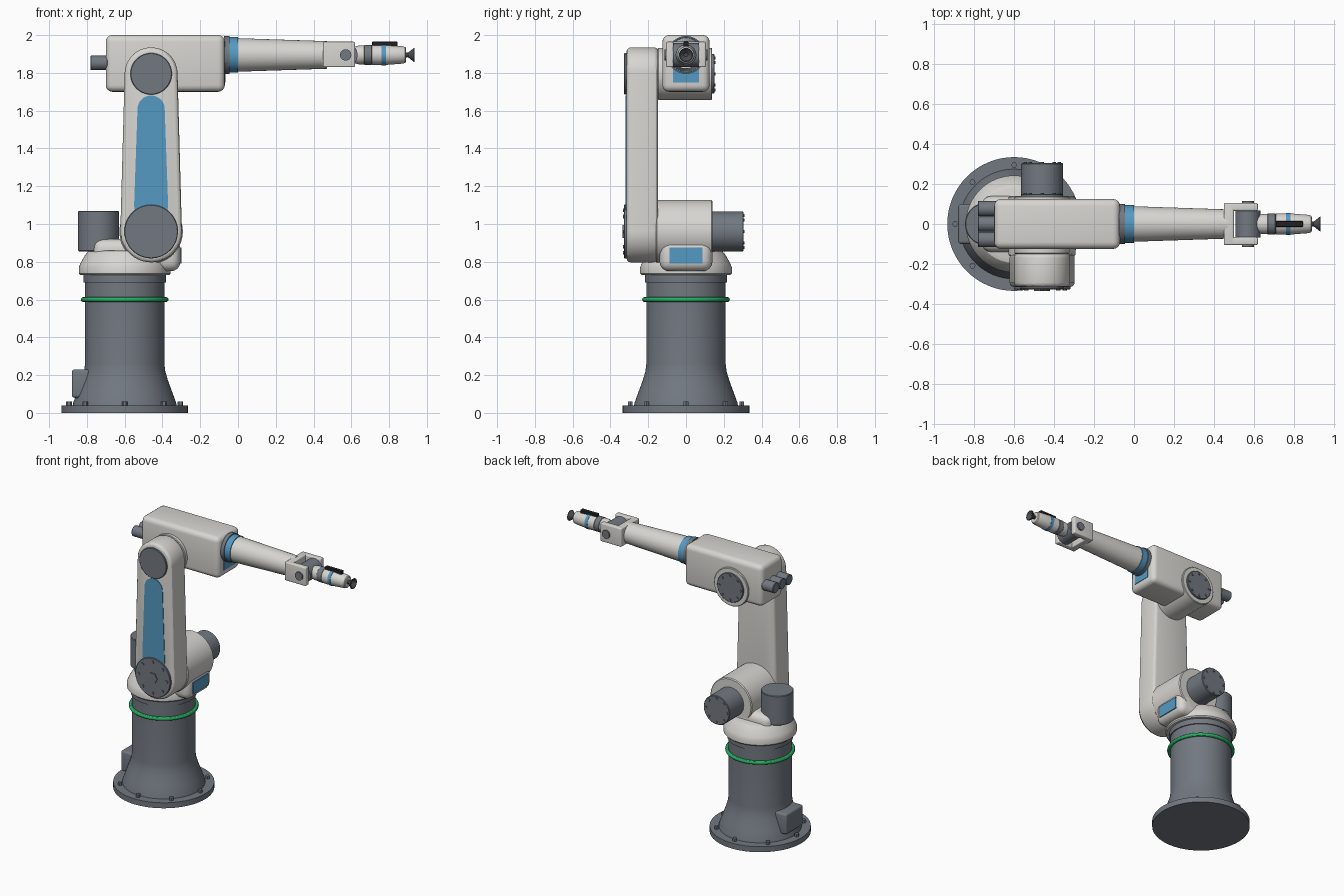
import bpy, bmesh
from math import pi, sin, cos, asin
from mathutils import Vector

if "Cube" in bpy.data.objects:
    bpy.data.objects.remove(bpy.data.objects["Cube"])


def material(name, rgb):
    m = bpy.data.materials.new(name)
    m.use_nodes = True
    m.diffuse_color = (*rgb, 1)
    m.node_tree.nodes["Principled BSDF"].inputs["Base Color"].default_value = (*rgb, 1)
    return m


WHITE = material("warm white paint", (0.68, 0.67, 0.64))
GREY = material("slate grey metal", (0.17, 0.19, 0.22))
BLUE = material("panel blue", (0.09, 0.32, 0.54))
GREEN = material("signal green", (0.02, 0.42, 0.12))
BLACK = material("black plastic", (0.015, 0.015, 0.017))
RUBBER = material("dark rubber", (0.07, 0.075, 0.08))

X, Y, Z = Vector((1, 0, 0)), Vector((0, 1, 0)), Vector((0, 0, 1))
SHOULDER, ELBOW = 0.96, 1.795      # joint heights
BASE_X, ARM_X, REACH_Z = -0.6, -0.46, 1.895
parts = []


def finish(name, bm, mat):
    bmesh.ops.recalc_face_normals(bm, faces=bm.faces)
    me = bpy.data.meshes.new(name)
    bm.to_mesh(me)
    bm.free()
    me.materials.append(mat)
    ob = bpy.data.objects.new(name, me)
    bpy.context.collection.objects.link(ob)
    parts.append(ob)
    return ob


def round_edges(bm, width, segments=4):
    edges = [e for e in bm.edges if e.calc_face_angle(0) > 0.6]
    bmesh.ops.bevel(bm, geom=edges, offset=width, segments=segments,
                    profile=0.5, affect='EDGES', clamp_overlap=True)


def box(name, lo, hi, mat, bevel=0.0):
    bm = bmesh.new()
    bmesh.ops.create_cube(bm, size=1)
    lo, hi = Vector(lo), Vector(hi)
    for v in bm.verts:
        v.co = (lo + hi) / 2 + v.co * (hi - lo)
    if bevel:
        round_edges(bm, bevel)
    return finish(name, bm, mat)


def lathe(name, profile, origin, axis, mat, sides=48):
    """Turn (radius, distance along axis) points into a capped solid."""
    bm = bmesh.new()
    turn = axis.to_track_quat('Z', 'Y')
    rings = [[bm.verts.new(Vector(origin) + turn @ Vector(
        (r * cos(2 * pi * i / sides), r * sin(2 * pi * i / sides), h)))
        for i in range(sides)] for r, h in profile]
    for a, b in zip(rings, rings[1:]):
        for i in range(sides):
            j = (i + 1) % sides
            bm.faces.new((a[i], a[j], b[j], b[i]))
    bm.faces.new(rings[0])
    bm.faces.new(rings[-1])
    return finish(name, bm, mat)


def cylinder(name, r, start, end, origin, axis, mat, sides=48, chamfer=0.0):
    c = chamfer
    pts = [(r, start), (r, end)]
    if c:
        pts = [(r - c, start), (r, start + c), (r, end - c), (r - c, end)]
    return lathe(name, pts, origin, axis, mat, sides)


def bolts(name, count, circle, size, start, end, origin, axis, sides=6):
    turn = axis.to_track_quat('Z', 'Y')
    for i in range(count):
        a = 2 * pi * i / count
        offset = turn @ Vector((circle * cos(a), circle * sin(a), 0))
        cylinder(f"{name}_{i + 1}", size, start, end, Vector(origin) + offset, axis, GREY, sides)


def tapered_link(name, z0, r0, z1, r1, y0, y1, mat, bevel=0.0):
    """Two arcs joined by tangents, extruded front to back."""
    tilt, n = asin((r0 - r1) / (z1 - z0)), 28
    outline = []
    for z, r, a, b in ((z1, r1, tilt, pi - tilt), (z0, r0, pi - tilt, 2 * pi + tilt)):
        for i in range(n + 1):
            t = a + (b - a) * i / n
            outline.append((ARM_X + r * cos(t), z + r * sin(t)))
    bm = bmesh.new()
    face = bm.faces.new([bm.verts.new((x, y0, z)) for x, z in outline])
    ext = bmesh.ops.extrude_face_region(bm, geom=[face])
    for v in ext["geom"]:
        if isinstance(v, bmesh.types.BMVert):
            v.co.y = y1
    bmesh.ops.recalc_face_normals(bm, faces=bm.faces)
    if bevel:
        round_edges(bm, bevel, 3)
    return finish(name, bm, mat)


# Pedestal
base = (BASE_X, 0, 0)
cylinder("floor_flange", 0.335, 0, 0.04, base, Z, GREY, 64)
bolts("flange_bolt", 8, 0.295, 0.015, 0.04, 0.06, base, Z)
lathe("pedestal", [(0.275, 0.04), (0.272, 0.055), (0.25, 0.115), (0.228, 0.175), (0.215, 0.22),
                   (0.21, 0.26), (0.21, 0.69), (0.218, 0.69), (0.218, 0.735)], base, Z, GREY, 64)
box("cable_box", (-0.88, -0.1, 0.08), (-0.74, 0.1, 0.23), GREY, 0.015)

bm = bmesh.new()
n, m = 64, 12
grid = [[bm.verts.new((BASE_X + (0.219 + 0.013 * cos(2 * pi * j / m)) * cos(2 * pi * i / n),
                       (0.219 + 0.013 * cos(2 * pi * j / m)) * sin(2 * pi * i / n),
                       0.6 + 0.013 * sin(2 * pi * j / m))) for j in range(m)] for i in range(n)]
for i in range(n):
    for j in range(m):
        a, b = grid[i], grid[(i + 1) % n]
        bm.faces.new((a[j], b[j], b[(j + 1) % m], a[(j + 1) % m]))
finish("status_ring", bm, GREEN)

# Rotating turret with its drive
lathe("turret", [(0.235, 0.73), (0.243, 0.738), (0.243, 0.77), (0.235, 0.79),
                 (0.21, 0.835), (0.195, 0.853), (0.175, 0.86)], base, Z, WHITE, 64)
box("turret_saddle", (-0.765, -0.14, 0.75), (-0.305, 0.14, 0.92), WHITE, 0.05)
box("saddle_panel", (-0.31, -0.087, 0.79), (-0.3, 0.087, 0.875), BLUE)
cylinder("turret_motor", 0.108, 0.855, 1.07, (-0.738, 0, 0), Z, GREY, chamfer=0.004)

# Shoulder joint
shoulder = (ARM_X, 0, SHOULDER)
cylinder("shoulder_housing", 0.168, -0.16, 0.14, shoulder, Y, WHITE, 64, 0.006)
cylinder("shoulder_motor", 0.105, 0.13, 0.305, shoulder, Y, GREY, chamfer=0.004)
bolts("shoulder_motor_bolt", 8, 0.085, 0.009, 0.3, 0.311, shoulder, Y)

# Lower arm
tapered_link("lower_arm", SHOULDER, 0.163, ELBOW, 0.14, -0.315, -0.147, WHITE, 0.022)
tapered_link("lower_arm_panel", 1.1, 0.09, 1.608, 0.072, -0.319, -0.312, BLUE)
cylinder("shoulder_cap", 0.142, 0.3, 0.328, shoulder, -Y, GREY, chamfer=0.003)
cylinder("shoulder_hub", 0.04, 0.32, 0.335, shoulder, -Y, GREY, 6)
bolts("shoulder_cap_bolt", 8, 0.113, 0.011, 0.32, 0.334, shoulder, -Y)

# Elbow joint
elbow = (ARM_X, 0, ELBOW)
cylinder("elbow_cap", 0.11, 0.3, 0.327, elbow, -Y, GREY, chamfer=0.003)
cylinder("elbow_housing", 0.138, -0.15, 0.138, elbow, Y, WHITE, 64, 0.004)
cylinder("elbow_drive_cap", 0.105, 0.13, 0.15, elbow, Y, GREY, chamfer=0.003)
bolts("elbow_cap_bolt", 8, 0.085, 0.009, 0.145, 0.156, elbow, Y)

# Upper arm
box("upper_arm_housing", (-0.7, -0.125, 1.7), (-0.07, 0.125, 2.0), WHITE, 0.035)
box("upper_arm_panel", (-0.075, -0.068, 1.75), (-0.066, 0.068, 1.835), BLUE)
for i, y in enumerate((-0.077, 0, 0.077)):
    cylinder(f"wrist_motor_{i + 1}", 0.038, -0.782, -0.69, (0, y, 1.853), X, GREY, 32, 0.003)
reach = (0, 0, REACH_Z)
cylinder("forearm_collar", 0.1, -0.075, -0.045, reach, X, GREY)
cylinder("forearm_band", 0.094, -0.046, 0.0, reach, X, BLUE)
lathe("forearm_tube", [(0.089, -0.01), (0.088, 0.02), (0.073, 0.47)], reach, X, WHITE)

# Wrist fork
box("fork_bridge", (0.45, -0.1, 1.83), (0.5, 0.1, 1.965), WHITE, 0.008)
for side, s in (("left", 1), ("right", -1)):
    ys = sorted((s * 0.066, s * 0.105))
    box(f"fork_prong_{side}", (0.45, ys[0], 1.83), (0.62, ys[1], 1.965), WHITE, 0.008)
wrist = (0.57, 0, REACH_Z)
cylinder("wrist_knuckle", 0.063, -0.068, 0.068, wrist, Y, GREY)
cylinder("wrist_pin", 0.03, -0.115, 0.115, wrist, Y, GREY, 24)

# Tool
lathe("tool_neck", [(0.04, 0.6), (0.05, 0.64), (0.05, 0.67)], reach, X, WHITE)
cylinder("tool_flange", 0.053, 0.668, 0.71, reach, X, GREY, chamfer=0.003)
lathe("tool_body", [(0.053, 0.71), (0.053, 0.78), (0.046, 0.87), (0.042, 0.885), (0.036, 0.89)],
      reach, X, WHITE)
cylinder("tool_band", 0.055, 0.76, 0.783, reach, X, BLUE)
box("sensor_strip", (0.71, -0.014, 1.94), (0.845, 0.014, 1.965), BLACK, 0.003)
lathe("suction_cup", [(0.015, 0.88), (0.012, 0.9), (0.037, 0.931), (0.037, 0.935), (0.033, 0.935),
                      (0.01, 0.912)], reach, X, RUBBER, 32)

# Smooth curved faces, keep hard edges
bpy.ops.object.select_all(action='DESELECT')
for ob in parts:
    ob.select_set(True)
bpy.context.view_layer.objects.active = parts[0]
bpy.ops.object.shade_smooth_by_angle(angle=pi / 6)
